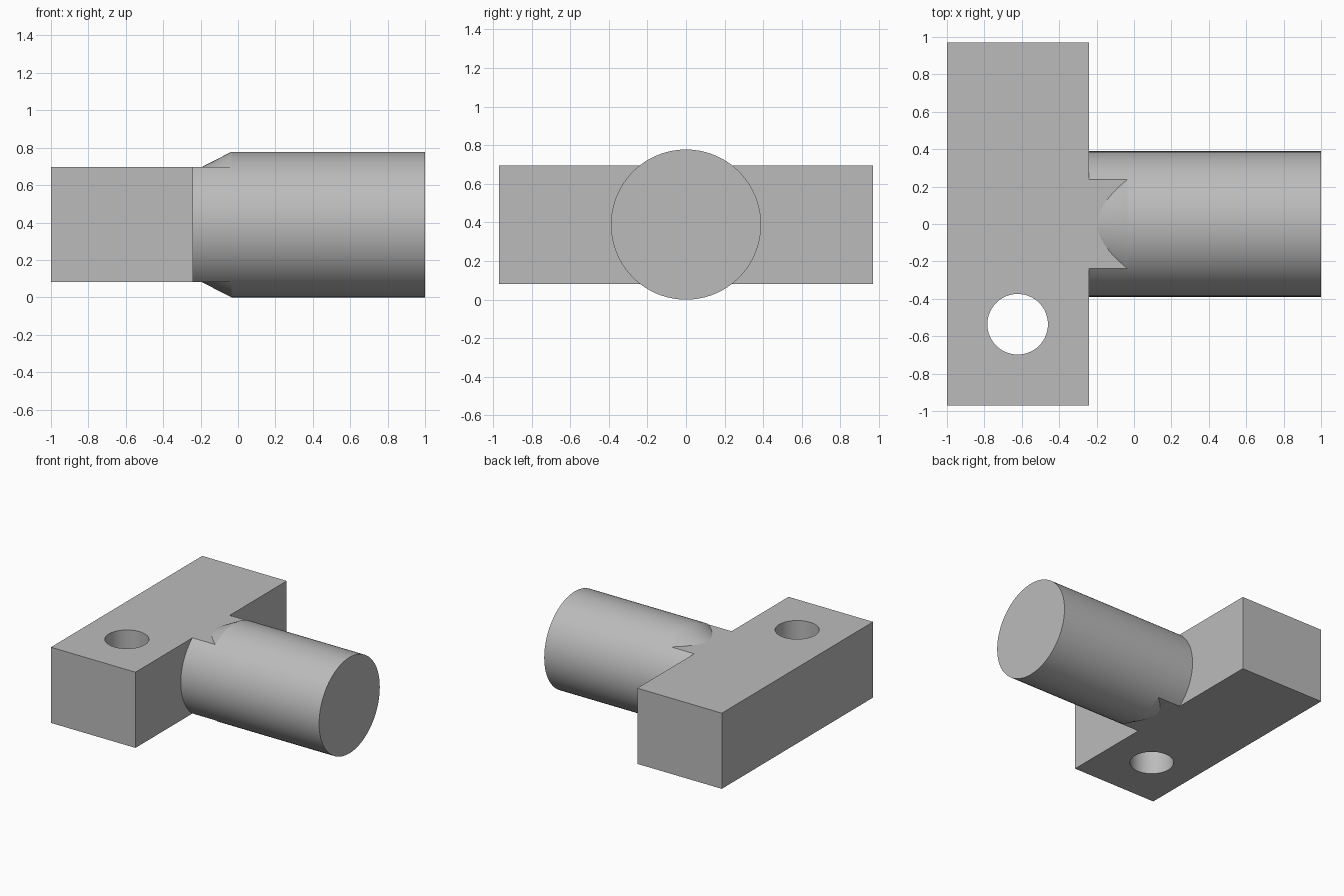
import bpy, bmesh
from math import radians, sin, cos, tau

old = bpy.data.objects.get("Cube")
if old:
    bpy.data.objects.remove(old, do_unlink=True)

RADIUS = 0.389          # shank radius, also the axis height
SIDES = 76              # puts a shank vertex exactly on the flats
FLAT = RADIUS * sin(tau * 11 / SIDES)   # half the bar thickness
BAR_X = -0.2415         # face of the bar that carries the shank
CONE_X = -0.035         # where the cone reaches full radius

grey = bpy.data.materials.new("light_grey")
grey.use_nodes = True
grey.diffuse_color = (0.5, 0.5, 0.5, 1)
grey.node_tree.nodes["Principled BSDF"].inputs["Base Color"].default_value = (0.5, 0.5, 0.5, 1)


def finish(obj):
    obj.data.materials.clear()
    obj.data.materials.append(grey)
    bpy.ops.object.select_all(action='DESELECT')
    obj.select_set(True)
    bpy.context.view_layer.objects.active = obj
    bpy.ops.object.shade_smooth_by_angle(angle=radians(20))


def loft_along_x(name, sections, half_height=RADIUS):
    """Join circles (x, radius), trimmed flat above and below half_height."""
    bm = bmesh.new()
    rings = []
    for x, r in sections:
        ring = []
        for i in range(SIDES):
            a = tau * i / SIDES
            z = max(-half_height, min(half_height, r * sin(a)))
            ring.append(bm.verts.new((x, r * cos(a), RADIUS + z)))
        rings.append(ring)
    for a, b in zip(rings, rings[1:]):
        for i in range(SIDES):
            j = (i + 1) % SIDES
            bm.faces.new((a[i], a[j], b[j], b[i]))
    bm.faces.new(rings[0])
    bm.faces.new(rings[-1])
    bmesh.ops.recalc_face_normals(bm, faces=bm.faces)
    mesh = bpy.data.meshes.new(name)
    bm.to_mesh(mesh)
    bm.free()
    obj = bpy.data.objects.new(name, mesh)
    bpy.context.collection.objects.link(obj)
    finish(obj)


# Cross bar
bpy.ops.mesh.primitive_cube_add(size=1, location=((BAR_X - 1) / 2, 0, RADIUS))
bar = bpy.context.object
bar.name = "cross_bar"
bar.scale = (BAR_X + 1, 1.939, 2 * FLAT)
bpy.ops.object.transform_apply(location=False, rotation=False, scale=True)

# Round hole through the bar
bpy.ops.mesh.primitive_cylinder_add(vertices=64, radius=0.162, depth=2,
                                    location=(-0.622, -0.536, RADIUS))
cutter = bpy.context.object
cutter.name = "hole_cutter"
cutter.hide_render = True
hole = bar.modifiers.new("hole", 'BOOLEAN')
hole.operation = 'DIFFERENCE'
hole.solver = 'EXACT'
hole.object = cutter
bpy.context.view_layer.objects.active = bar
bpy.ops.object.modifier_apply(modifier=hole.name)
bpy.data.objects.remove(cutter, do_unlink=True)
finish(bar)

# Round shank with a cone running back into the bar
loft_along_x("shank", [(-0.404, 0.2), (CONE_X, RADIUS), (1, RADIUS)])

# Neck with flats flush with the bar
loft_along_x("shank_neck", [(BAR_X, RADIUS), (CONE_X, RADIUS)], FLAT)
